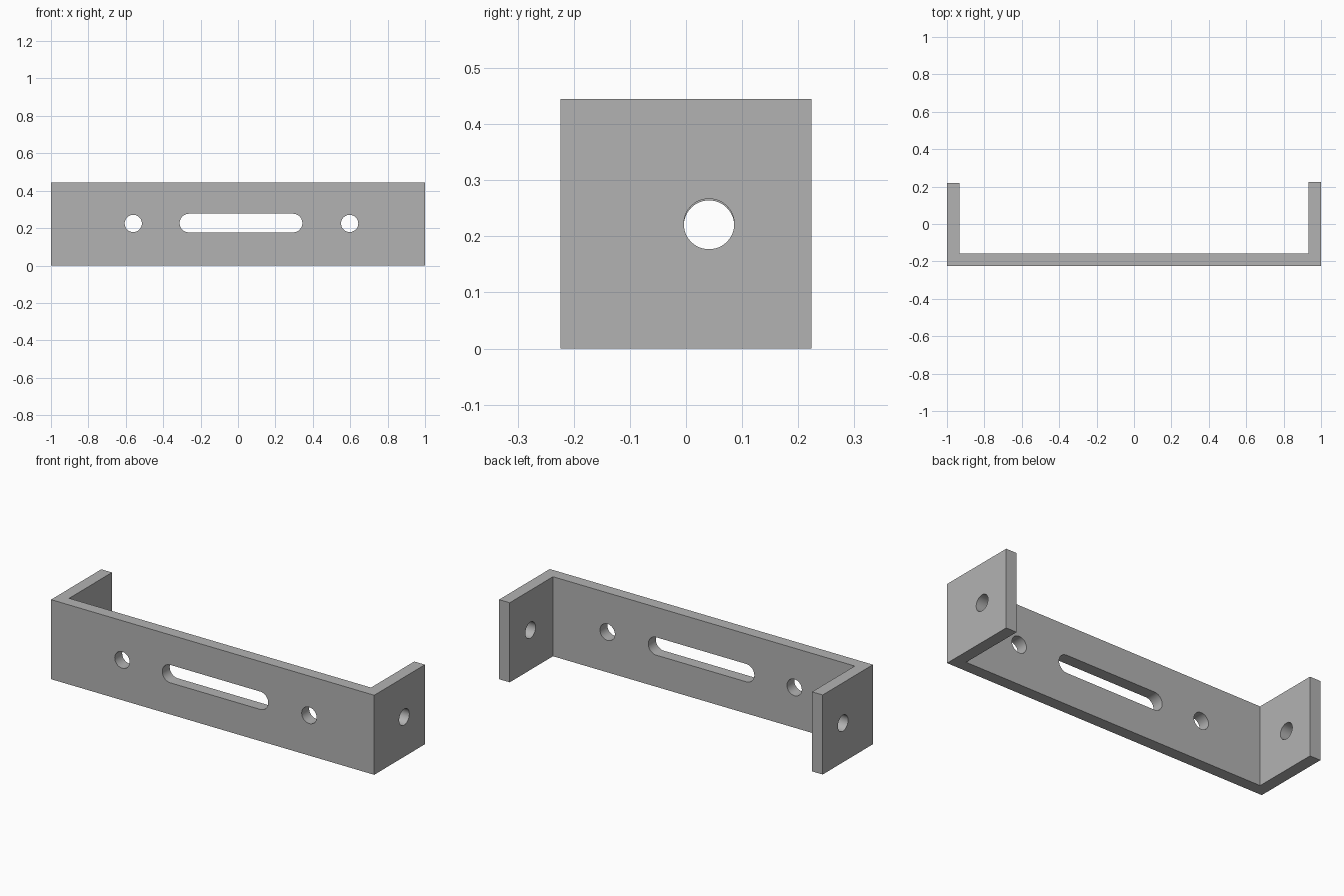
import bpy
import bmesh
from math import pi, cos, sin
from mathutils import Matrix, Vector

default_cube = bpy.data.objects.get("Cube")
if default_cube:
    bpy.data.objects.remove(default_cube)

HEIGHT = 0.445
WALL = 0.066
FRONT, BACK = -0.224, 0.224

# Material
metal = bpy.data.materials.new("plain grey metal")
metal.use_nodes = True
grey = (0.45, 0.45, 0.45, 1)
metal.diffuse_color = grey
metal.node_tree.nodes["Principled BSDF"].inputs["Base Color"].default_value = grey


def extrude_profile(name, points, direction):
    """Make a solid by sweeping a flat outline along a direction."""
    bm = bmesh.new()
    face = bm.faces.new([bm.verts.new(p) for p in points])
    swept = bmesh.ops.extrude_face_region(bm, geom=[face])
    verts = [v for v in swept["geom"] if isinstance(v, bmesh.types.BMVert)]
    bmesh.ops.translate(bm, verts=verts, vec=direction)
    bmesh.ops.recalc_face_normals(bm, faces=bm.faces)
    mesh = bpy.data.meshes.new(name)
    bm.to_mesh(mesh)
    bm.free()
    obj = bpy.data.objects.new(name, mesh)
    mesh.materials.append(metal)
    bpy.context.collection.objects.link(obj)
    return obj


def cutter(name, center, radius, half_length=0.0, sideways=False):
    """Round or slotted cutter through the front plate, or through an arm."""
    steps = 24
    points = []
    for start, shift in ((-pi / 2, half_length), (pi / 2, -half_length)):
        last = steps + 1 if half_length else steps
        for i in range(last):
            a = start + pi * i / steps
            points.append(Vector((shift + radius * cos(a), -0.1, radius * sin(a))))
    turn = Matrix.Rotation(pi / 2, 3, "Z") if sideways else Matrix.Identity(3)
    points = [turn @ p + Vector(center) for p in points]
    obj = extrude_profile(name, points, turn @ Vector((0, 0.2, 0)))
    obj.hide_render = True
    return obj


# U-shaped bracket: front plate with two arms reaching back
inner = 1 - WALL
outline = [(-1, FRONT), (1, FRONT), (1, BACK), (inner, BACK),
           (inner, FRONT + WALL), (-inner, FRONT + WALL),
           (-inner, BACK - 0.004), (-1, BACK - 0.004)]
bracket = extrude_profile("bracket", [(x, y, 0) for x, y in outline], (0, 0, HEIGHT))

# Bolt holes, slot and arm holes
plate_y = FRONT + WALL / 2
arm_x = 1 - WALL / 2
cutters = [
    cutter("right_bolt_hole", (-0.56, plate_y, 0.225), 0.046),
    cutter("left_bolt_hole", (0.597, plate_y, 0.225), 0.046),
    cutter("center_slot", (0.016, plate_y, 0.227), 0.05, 0.278),
    cutter("left_arm_hole", (arm_x, 0.041, 0.222), 0.045, sideways=True),
    cutter("right_arm_hole", (-arm_x, 0.041, 0.219), 0.045, sideways=True),
]

bpy.ops.object.select_all(action="DESELECT")
bpy.context.view_layer.objects.active = bracket
bracket.select_set(True)
for tool in cutters:
    mod = bracket.modifiers.new(tool.name, "BOOLEAN")
    mod.operation = "DIFFERENCE"
    mod.solver = "EXACT"
    mod.object = tool
    bpy.ops.object.modifier_apply(modifier=mod.name)
    bpy.data.objects.remove(tool)

# Smooth hole walls, sharp plate edges
bpy.ops.object.shade_smooth_by_angle(angle=pi / 6)
